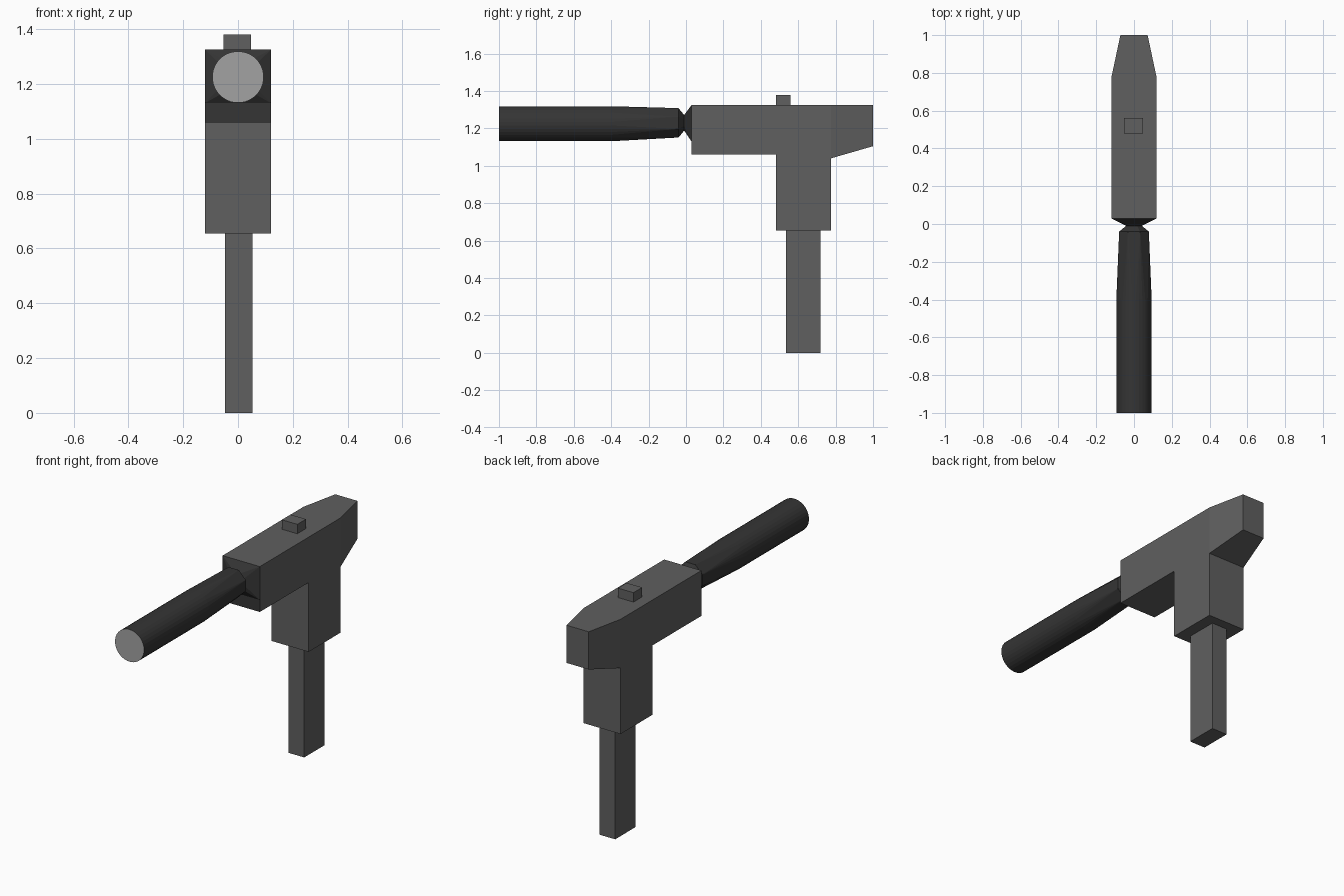
import bpy, bmesh, math
from mathutils import Vector

cube = bpy.data.objects.get("Cube")
if cube:
    bpy.data.objects.remove(cube, do_unlink=True)


def material(name, value):
    m = bpy.data.materials.new(name)
    m.use_nodes = True
    colour = (value, value, value, 1)
    m.diffuse_color = colour
    m.node_tree.nodes["Principled BSDF"].inputs["Base Color"].default_value = colour
    return m


grey = material("mid grey", 0.115)
dark = material("dark grey", 0.035)
pale = material("pale grey", 0.36)


def finish(name, bm, *mats):
    bmesh.ops.recalc_face_normals(bm, faces=bm.faces)
    mesh = bpy.data.meshes.new(name)
    bm.to_mesh(mesh)
    bm.free()
    for m in mats:
        mesh.materials.append(m)
    ob = bpy.data.objects.new(name, mesh)
    bpy.context.collection.objects.link(ob)
    return ob


def box(name, lo, hi):
    bm = bmesh.new()
    bmesh.ops.create_cube(bm, size=1)
    for v in bm.verts:
        v.co = Vector([(a + b) / 2 + c * (b - a) for a, b, c in zip(lo, hi, v.co)])
    return finish(name, bm, grey)


def ring(y, radius, sides, cz=1.23):
    """Regular polygon facing along y."""
    turns = [2 * math.pi * (i + 0.5) / sides for i in range(sides)]
    return [(radius * math.cos(t), y, cz + radius * math.sin(t)) for t in turns]


# Body and grip: side outline with a narrowed tail
W, MID, TAIL = 0.12, 0.775, 1.0
front = [(0.03, 1.06), (0.48, 1.06), (0.48, 0.655), (MID, 0.655),
         (MID, 1.04), (MID, 1.325), (0.03, 1.325)]
tail = [(MID, 1.04), (TAIL, 1.105), (TAIL, 1.325), (MID, 1.325)]
bm = bmesh.new()
for outline in (front, tail):
    bm.faces.new([bm.verts.new((-W, y, z)) for y, z in outline])
bmesh.ops.remove_doubles(bm, verts=bm.verts, dist=0.001)
out = bmesh.ops.extrude_face_region(bm, geom=bm.faces[:])["geom"]
for v in out:
    if isinstance(v, bmesh.types.BMVert):
        v.co.x = W
for v in bm.verts:
    if v.co.y > 0.99:
        v.co.x *= 0.6
for f in bm.faces:
    if f.calc_center_median().y < 0.04:
        f.material_index = 1
finish("body_and_grip", bm, grey, dark)

# Barrel: square collar, narrow neck, flare, long round tube
collar = [(x, 0.03, z) for x in (-W, W) for z in (1.13, 1.325)]
rings = [collar, ring(-0.01, 0.045, 8), ring(-0.04, 0.085, 8),
         ring(-0.4, 0.094, 32, 1.225), ring(-1, 0.094, 32, 1.225)]
bm = bmesh.new()
for a, b in zip(rings, rings[1:]):
    verts = [bm.verts.new(p) for p in a + b]
    bmesh.ops.convex_hull(bm, input=verts)
bm.normal_update()
caps = [f for f in bm.faces if abs(f.normal.y) > 0.999]
muzzle = [f for f in caps if f.calc_center_median().y < -0.99]
for f in muzzle:
    f.material_index = 1
bmesh.ops.delete(bm, geom=[f for f in caps if f not in muzzle], context="FACES")
bmesh.ops.remove_doubles(bm, verts=bm.verts, dist=0.0005)
finish("barrel", bm, dark, pale)

# Magazine below the grip and sight on top
box("magazine", (-0.047, 0.535, 0), (0.053, 0.72, 0.656))
box("top_sight", (-0.053, 0.48, 1.324), (0.047, 0.56, 1.38))
